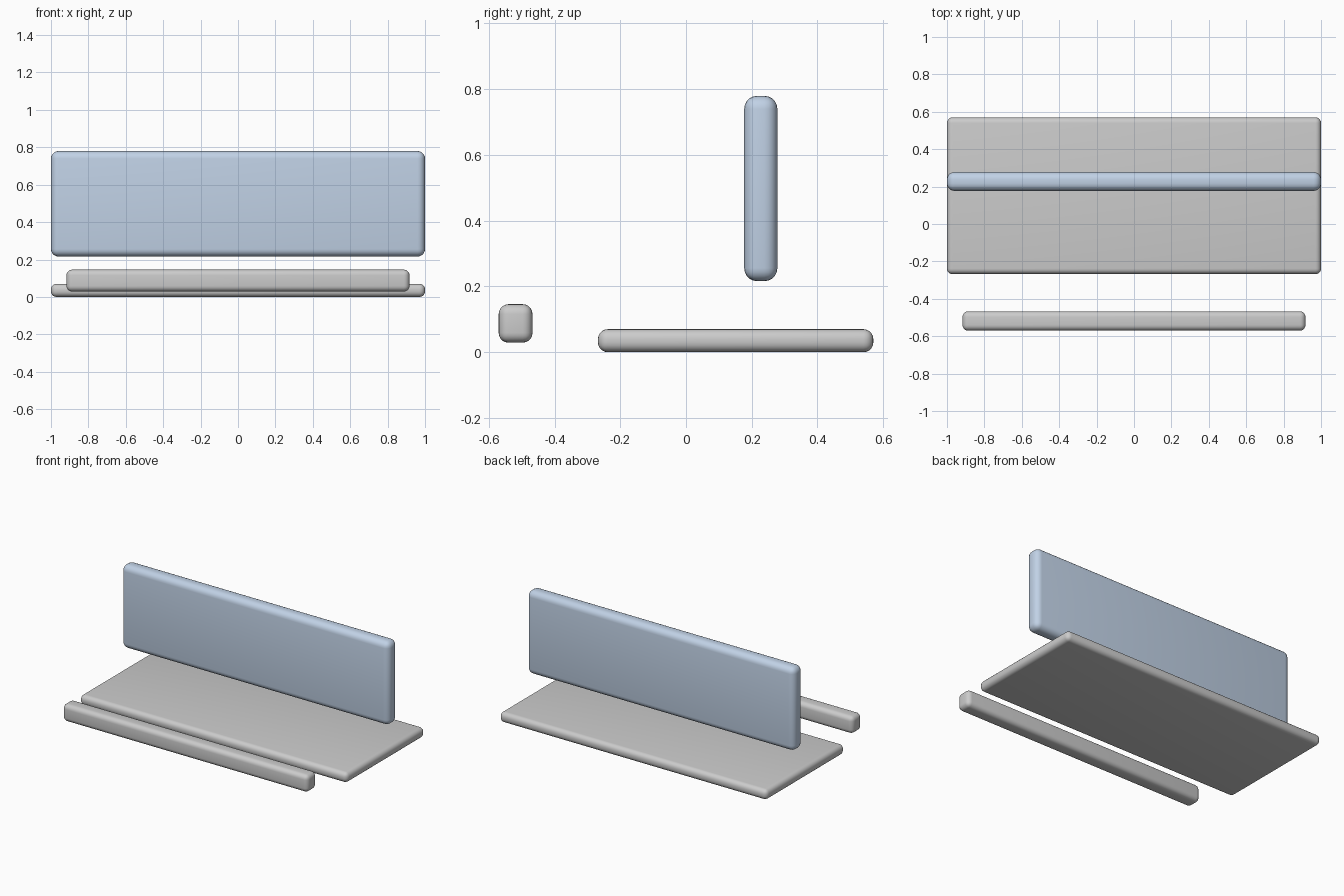
import bpy
import math

if "Cube" in bpy.data.objects:
    bpy.data.objects.remove(bpy.data.objects["Cube"])


def rounded_box(name, lo, hi, radius, material=None):
    """Box spanning lo..hi with evenly rounded edges."""
    size = [b - a for a, b in zip(lo, hi)]
    centre = [(a + b) / 2 for a, b in zip(lo, hi)]
    bpy.ops.mesh.primitive_cube_add(size=1, location=centre)
    obj = bpy.context.object
    obj.name = name
    obj.scale = size
    bpy.ops.object.transform_apply(location=False, rotation=False, scale=True)
    bevel = obj.modifiers.new("rounded_edges", 'BEVEL')
    bevel.width = radius
    bevel.segments = 5
    bpy.ops.object.modifier_apply(modifier=bevel.name)
    bpy.ops.object.shade_smooth_by_angle(angle=math.radians(35))
    if material:
        obj.data.materials.append(material)
    return obj


blue_grey = bpy.data.materials.new("blue_grey")
blue_grey.diffuse_color = (0.53, 0.64, 0.79, 1)
blue_grey.use_nodes = True
blue_grey.node_tree.nodes["Principled BSDF"].inputs["Base Color"].default_value = blue_grey.diffuse_color

# Flat base slab
rounded_box("base_slab", (-1, -0.268, 0), (1, 0.57, 0.07), 0.03)

# Upright panel floating above the slab
rounded_box("upright_panel", (-1, 0.177, 0.216), (1, 0.278, 0.78), 0.04, blue_grey)

# Separate bar in front
rounded_box("front_bar", (-0.917, -0.57, 0.029), (0.917, -0.467, 0.146), 0.03)
